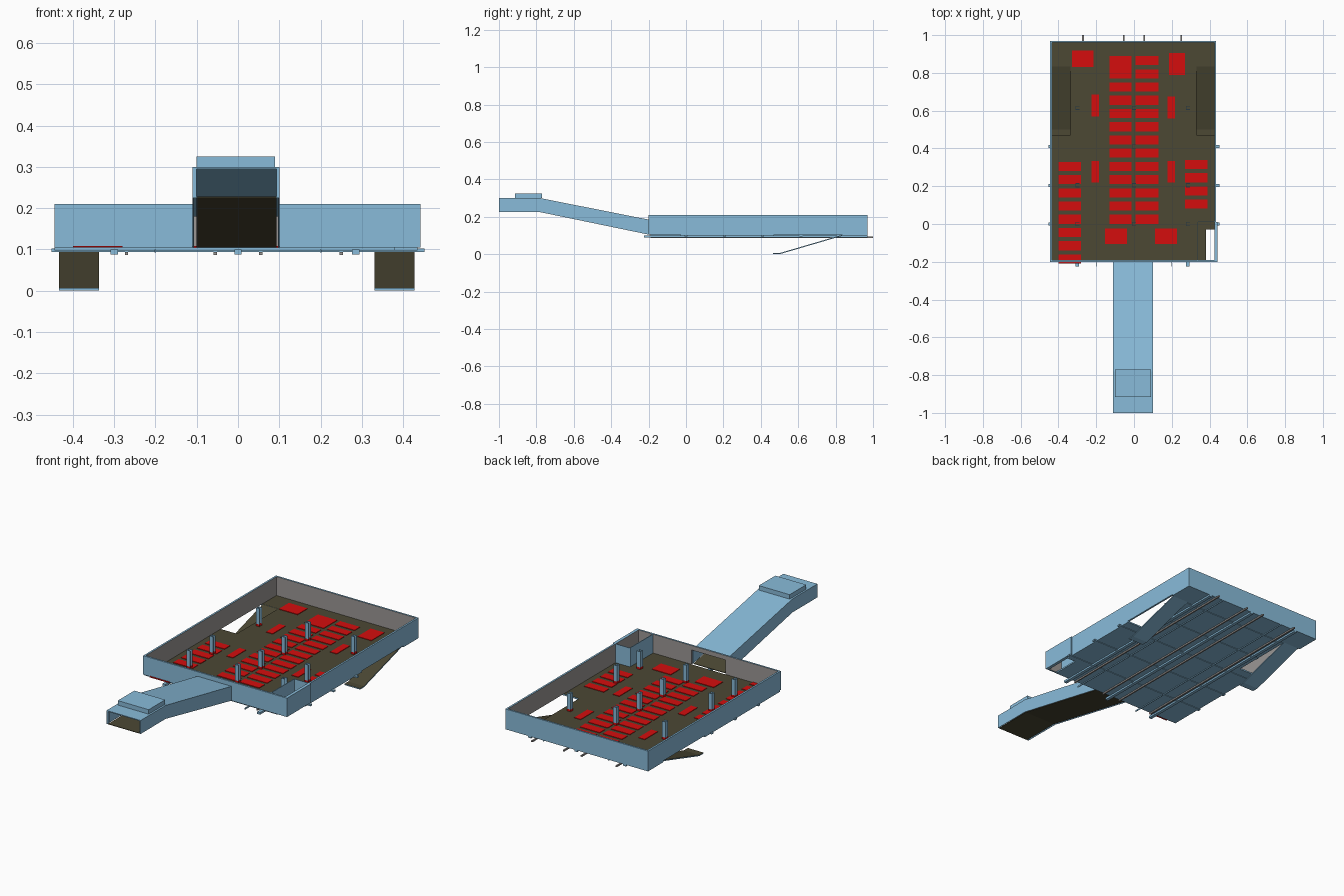
import bpy
import bmesh
from mathutils import Vector

cube = bpy.data.objects.get("Cube")
if cube:
    bpy.data.objects.remove(cube, do_unlink=True)


def material(name, red, green, blue):
    mat = bpy.data.materials.new(name)
    mat.use_nodes = True
    colour = (red, green, blue, 1)
    mat.diffuse_color = colour
    mat.node_tree.nodes["Principled BSDF"].inputs["Base Color"].default_value = colour
    return mat


BLUE = material("sky blue", 0.25, 0.5, 0.7)
OLIVE = material("dark olive", 0.072, 0.065, 0.034)
GREY = material("warm grey", 0.33, 0.31, 0.3)
RED = material("bright red", 0.66, 0.004, 0.004)


def finish(name, bm, mats, rule=None):
    """Turn a bmesh into an object; rule(face) picks the material slot."""
    bmesh.ops.recalc_face_normals(bm, faces=bm.faces)
    for face in bm.faces:
        face.normal_update()
        if rule:
            face.material_index = int(rule(face))
    mesh = bpy.data.meshes.new(name)
    bm.to_mesh(mesh)
    bm.free()
    for mat in mats:
        mesh.materials.append(mat)
    obj = bpy.data.objects.new(name, mesh)
    bpy.context.collection.objects.link(obj)
    return obj


def add_box(bm, xs, ys, zs):
    verts = bmesh.ops.create_cube(bm, size=1)["verts"]
    low = Vector((xs[0], ys[0], zs[0]))
    high = Vector((xs[1], ys[1], zs[1]))
    for vert in verts:
        vert.co = (low + high) / 2 + vert.co * (high - low)


def boxes(name, items, mats, rule=None):
    bm = bmesh.new()
    for xs, ys, zs in items:
        add_box(bm, xs, ys, zs)
    return finish(name, bm, mats, rule)


def prism(name, profile, xs, mats, rule=None):
    """Extrude a (y, z) outline across x."""
    bm = bmesh.new()
    face = bm.faces.new([bm.verts.new((xs[0], y, z)) for y, z in profile])
    moved = bmesh.ops.extrude_face_region(bm, geom=[face])["geom"]
    verts = [item for item in moved if isinstance(item, bmesh.types.BMVert)]
    bmesh.ops.translate(bm, verts=verts, vec=(xs[1] - xs[0], 0, 0))
    return finish(name, bm, mats, rule)


def faces_up(face):
    return face.normal.z > 0.5


WEST, EAST, SOUTH, NORTH = -0.445, 0.435, -0.19, 0.97
FLOOR, TOP, THICK = 0.105, 0.21, 0.01
HOLE = (0.47, 0.835)
RAMPS = {"right": (-0.433, -0.337), "left": (0.33, 0.427)}
TUNNEL = (-0.11, 0.1)
ROOM_X, ROOM_Y = 0.34, 0.01

# Floor slab, with gaps over the ramps and in the corner room
slab = (0.097, FLOOR)
inner_west, inner_east = RAMPS["right"][1], RAMPS["left"][0]
boxes("floor_slab", [
    ((inner_west, inner_east), (SOUTH, NORTH), slab),
    ((WEST, inner_west), (SOUTH, HOLE[0]), slab),
    ((WEST, inner_west), (HOLE[1], NORTH), slab),
    ((inner_east, EAST), (-0.03, HOLE[0]), slab),
    ((inner_east, EAST), (HOLE[1], NORTH), slab),
    ((inner_east, 0.38), (SOUTH, -0.03), slab),
], [BLUE, OLIVE], faces_up)

# Outer walls: blue outside, grey inside
walls = (FLOOR, TOP)


def faces_inward(face):
    middle = face.calc_center_median()
    return (abs(face.normal.x) > 0.5 and middle.x * face.normal.x < 0
            or abs(face.normal.y) > 0.5
            and (middle.y - 0.4) * face.normal.y < 0)


boxes("side_walls", [
    ((WEST, WEST + THICK), (SOUTH, NORTH), walls),
    ((EAST - THICK, EAST), (SOUTH, NORTH), walls),
], [BLUE, GREY], faces_inward)
boxes("back_wall", [((WEST, EAST), (NORTH - THICK, NORTH), walls)],
      [BLUE, GREY], faces_inward)
front = (SOUTH - THICK, SOUTH)
boxes("front_wall", [
    ((WEST, TUNNEL[0]), front, walls),
    ((TUNNEL[1], EAST), front, walls),
    (TUNNEL, front, (0.185, TOP)),
], [BLUE, GREY], faces_inward)

# Corner room
boxes("corner_room", [
    ((ROOM_X - 0.004, ROOM_X), (SOUTH, ROOM_Y), walls),
    ((ROOM_X, EAST), (ROOM_Y, ROOM_Y + 0.004), walls),
    ((EAST, EAST + 0.007), (front[0], ROOM_Y), walls),
], [BLUE])

# Ramps leading down below the floor
ramp_profile = [(0.465, 0), (0.5, 0), (HOLE[1], 0.098), (HOLE[1], 0.104),
                (0.5, 0.006), (0.465, 0.006)]
for side, span in RAMPS.items():
    prism(side + "_ramp", ramp_profile, span, [BLUE, OLIVE], faces_up)

# Entrance tunnel: roof, sides, floor and roof cap
upper = [(-1, 0.3), (-0.78, 0.3), (front[0], 0.185)]
lower = [(-1, 0.225), (-0.78, 0.225), (front[0], FLOOR)]


def sheet(line, thickness):
    return line + [(y, z - thickness) for y, z in reversed(line)]


prism("tunnel_roof", sheet(upper, 0.005), TUNNEL, [BLUE])
prism("tunnel_floor", sheet(lower, -0.003), (-0.1, 0.093), [OLIVE])
for side, x in (("right", TUNNEL[0]), ("left", TUNNEL[1] - 0.003)):
    prism("tunnel_" + side + "_side", upper + lower[::-1], (x, x + 0.003), [BLUE])
mouth = ((-1, -0.99), (0.225, 0.3))
boxes("tunnel_mouth_posts", [((TUNNEL[0], -0.1), *mouth),
                             ((0.093, TUNNEL[1]), *mouth)], [BLUE])
boxes("tunnel_roof_cap", [((-0.1, 0.09), (-0.915, -0.77), (0.3, 0.325))], [BLUE])

# Columns: channel sections on red feet
COLUMN_X = (-0.3, 0, 0.285)
spots = [(x, y) for y in (0, 0.205, 0.615) for x in COLUMN_X] + [(0, 0.41)]


def channel(x, y, zs):
    half, web = 0.011, 0.004
    return [((x - half, x - half + web), (y - half, y + half), zs),
            ((x - half, x + half), (y - half, y - half + web), zs),
            ((x - half, x + half), (y + half - web, y + half), zs)]


shafts, feet = [], []
for x, y in spots:
    shafts += channel(x, y, (FLOOR + 0.012, TOP - 0.005))
    feet += channel(x, y, (FLOOR, FLOOR + 0.012))
boxes("columns", shafts, [BLUE])
boxes("column_feet", feet, [RED])

# Beams and pipes under the floor
boxes("long_beams", [((x - 0.009, x + 0.009), (-0.225, NORTH), (0.088, 0.1))
                     for x in COLUMN_X], [BLUE])
boxes("cross_beams", [((-0.452, 0.452), (y - 0.008, y + 0.008), (0.094, 0.102))
                      for y in (0, 0.205, 0.41)]
      + [((inner_west, inner_east), (y - 0.008, y + 0.008), (0.094, 0.102))
         for y in (0.615, 0.82)], [BLUE])
boxes("pipes", [((x - 0.004, x + 0.004), (SOUTH, 1), (0.086, 0.094))
                for x in (-0.27, -0.055, 0.055, 0.25)], [GREY])
boxes("thin_rails", [((x - 0.002, x + 0.002), (-0.225, NORTH), (0.092, 0.1))
                     for x in (-0.2, 0.2)], [BLUE])

# Red floor bays in regular rows
paint = (FLOOR, FLOOR + 0.003)
bays = []
for xs, first, count in (((-0.13, -0.012), 0.025, 13), ((0.008, 0.13), 0.025, 13),
                         ((-0.4, -0.28), -0.185, 8), ((0.27, 0.39), 0.105, 4)):
    for row in range(count):
        y = first + row * 0.07
        bays.append((xs, (y - 0.024, y + 0.024), paint))
bays.append(((-0.13, -0.012), (0.8, 0.85), paint))

# Single red bays
for x, y, width, depth in ((-0.272, 0.875, 0.115, 0.088), (0.227, 0.847, 0.085, 0.115),
                           (-0.205, 0.627, 0.04, 0.115), (0.197, 0.617, 0.04, 0.115),
                           (-0.205, 0.277, 0.04, 0.115), (0.197, 0.277, 0.04, 0.115),
                           (-0.095, -0.065, 0.117, 0.08), (0.17, -0.065, 0.117, 0.08)):
    bays.append(((x - width / 2, x + width / 2), (y - depth / 2, y + depth / 2), paint))
boxes("floor_bays", bays, [RED])
